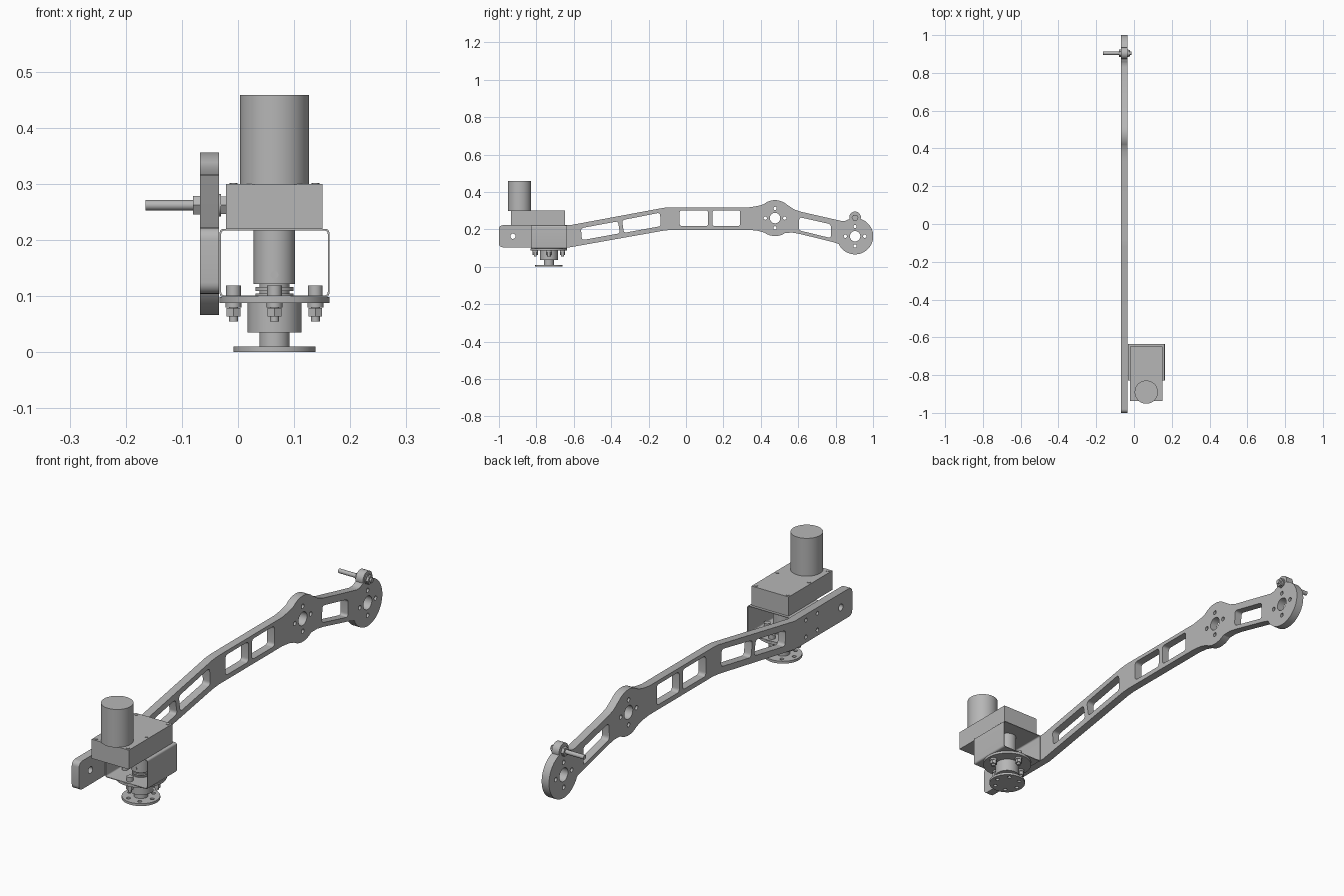
import bpy, bmesh
from math import sin, cos, pi, radians
from mathutils import Vector

if "Cube" in bpy.data.objects:
    bpy.data.objects.remove(bpy.data.objects["Cube"])

grey = bpy.data.materials.new("machined_grey")
grey.use_nodes = True
COLOUR = (0.47, 0.47, 0.47, 1)
grey.diffuse_color = COLOUR
grey.node_tree.nodes["Principled BSDF"].inputs["Base Color"].default_value = COLOUR

FACE_X = (pi / 2, 0, pi / 2)   # profile drawn in y, z
FACE_Y = (pi / 2, 0, 0)        # profile drawn in x, z
FACE_Z = (0, 0, 0)             # profile drawn in x, y


def finish(obj):
    obj.data.materials.clear()
    obj.data.materials.append(grey)
    bpy.ops.object.select_all(action='DESELECT')
    obj.select_set(True)
    bpy.context.view_layer.objects.active = obj
    bpy.ops.object.shade_smooth_by_angle(angle=radians(30))
    return obj


def arc(cx, cy, r, a0, a1, n=16):
    steps = [radians(a0 + (a1 - a0) * i / n) for i in range(n + 1)]
    return [(cx + r * cos(a), cy + r * sin(a)) for a in steps]


def circle(cx, cy, r, n=24):
    return arc(cx, cy, r, 0, 360, n)[:-1]


def ring(cx, cy, spread, r, count):
    return [circle(cx + spread * cos(2 * pi * i / count),
                   cy + spread * sin(2 * pi * i / count), r, 16) for i in range(count)]


def rounded(points, r, n=5):
    """Round every corner of a polygon with a short quadratic curve."""
    result = []
    for i, p in enumerate(points):
        p = Vector(p)
        a = p + (Vector(points[i - 1]) - p).normalized() * r
        b = p + (Vector(points[(i + 1) % len(points)]) - p).normalized() * r
        for k in range(n + 1):
            t = k / n
            result.append(tuple(a * (1 - t) ** 2 + p * 2 * t * (1 - t) + b * t * t))
    return result


def rect(x0, x1, y0, y1):
    return [(x0, y0), (x1, y0), (x1, y1), (x0, y1)]


def sheet(name, outline, holes, thickness, location, rotation):
    """Flat plate with holes, centred on its thickness."""
    curve = bpy.data.curves.new(name + "_profile", 'CURVE')
    curve.dimensions = '2D'
    curve.fill_mode = 'BOTH'
    curve.extrude = thickness / 2
    for loop in [outline] + holes:
        spline = curve.splines.new('POLY')
        spline.points.add(len(loop) - 1)
        for point, (u, v) in zip(spline.points, loop):
            point.co = (u, v, 0, 1)
        spline.use_cyclic_u = True
    temp = bpy.data.objects.new(name + "_profile", curve)
    bpy.context.collection.objects.link(temp)
    graph = bpy.context.evaluated_depsgraph_get()
    mesh = bpy.data.meshes.new_from_object(temp.evaluated_get(graph))
    bpy.data.objects.remove(temp)
    bm = bmesh.new()
    bm.from_mesh(mesh)
    bmesh.ops.remove_doubles(bm, verts=bm.verts, dist=0.00005)
    bmesh.ops.recalc_face_normals(bm, faces=bm.faces)
    bm.to_mesh(mesh)
    bm.free()
    obj = bpy.data.objects.new(name, mesh)
    bpy.context.collection.objects.link(obj)
    obj.location, obj.rotation_euler = location, rotation
    return finish(obj)


def rod(name, r, start, end, centre, axis='Z', sides=48):
    """Cylinder between two stations along z or x."""
    mid = (start + end) / 2
    u, v = centre
    location, turn = ((u, v, mid), (0, 0, 0)) if axis == 'Z' else ((mid, u, v), (0, pi / 2, 0))
    bpy.ops.mesh.primitive_cylinder_add(vertices=sides, radius=r, depth=end - start,
                                        location=location, rotation=turn)
    obj = bpy.context.object
    obj.name = name
    return finish(obj)


# Long arm plate: outline in y, z with two hubs and a lug on the end
outline = (arc(-0.98, 0.124, 0.02, 180, 270, 5)
           + [(-0.62, 0.104), (-0.12, 0.193), (-0.08, 0.197), (0.34, 0.197), (0.385, 0.192)]
           + arc(0.476, 0.26, 0.096, 235, 305)
           + [(0.57, 0.182), (0.61, 0.175), (0.785, 0.132)]
           + arc(0.904, 0.163, 0.097, 205, 432, 40)
           + arc(0.904, 0.264, 0.031, -12, 192, 20)
           + arc(0.904, 0.163, 0.097, 108, 122, 4)
           + [(0.83, 0.245), (0.61, 0.295), (0.575, 0.308)]
           + arc(0.476, 0.26, 0.096, 50, 130)
           + [(0.385, 0.325), (0.34, 0.318), (-0.08, 0.318), (-0.12, 0.315), (-0.62, 0.222)]
           + arc(-0.98, 0.202, 0.02, 90, 180, 5))
slots = [
    [(-0.562, 0.206), (-0.364, 0.243), (-0.353, 0.179), (-0.556, 0.142)],
    [(-0.342, 0.249), (-0.139, 0.289), (-0.134, 0.217), (-0.332, 0.181)],
    rect(-0.034, 0.118, 0.217, 0.302),
    rect(0.141, 0.29, 0.217, 0.302),
    [(0.606, 0.265), (0.775, 0.227), (0.775, 0.153), (0.602, 0.195)],
]
holes = [rounded(s, 0.015) for s in slots]
for hub_y, hub_z in ((0.476, 0.26), (0.904, 0.163)):
    holes.append(circle(hub_y, hub_z, 0.028))
    holes += ring(hub_y, hub_z, 0.052, 0.009, 4)
holes.append(circle(-0.925, 0.163, 0.014))
holes += [circle(y, z, 0.008, 16) for y in (-0.77, -0.695) for z in (0.128, 0.198)]
sheet("arm_plate", outline, holes, 0.034, (-0.051, 0, 0), FACE_X)

# Cross bolt through the lug
LUG = (0.904, 0.262)
rod("lug_rod", 0.009, -0.165, -0.012, LUG, 'X', 24)
rod("lug_nut", 0.019, -0.08, -0.068, LUG, 'X', 6)
rod("lug_washer", 0.02, -0.034, -0.03, LUG, 'X', 24)
rod("lug_bolt_head", 0.018, -0.03, -0.02, LUG, 'X', 6)

# Gearbox, motor and lid screws
CX, CY = 0.065, -0.733
bpy.ops.mesh.primitive_cube_add(size=1, location=(CX, -0.792, 0.26))
gearbox = bpy.context.object
gearbox.name = "gearbox"
gearbox.scale = (0.172, 0.289, 0.08)
finish(gearbox)
rod("motor", 0.0615, 0.299, 0.458, (CX, -0.89), sides=64)
for sx in (-1, 1):
    for y in (-0.923, -0.8, -0.66):
        rod("lid_screw", 0.007, 0.299, 0.302, (CX + sx * 0.073, y), sides=16)

# Folded sheet bracket around the output shaft
sheet("bracket", rounded(rect(-0.033, 0.163, 0.098, 0.22), 0.009),
      [rounded(rect(-0.03, 0.16, 0.101, 0.217), 0.007)], 0.193, (0, CY, 0), FACE_Y)

# Output shaft stack, bearing housing and wheel flange
for name, r, z0, z1 in (("shaft_coupling", 0.037, 0.122, 0.218),
                        ("shaft_neck", 0.027, 0.03, 0.124),
                        ("upper_collar", 0.034, 0.109, 0.116),
                        ("lower_collar", 0.034, 0.098, 0.105),
                        ("bearing_housing", 0.048, 0.035, 0.09),
                        ("output_shaft", 0.027, 0.009, 0.036)):
    rod(name, r, z0, z1, (CX, CY))
sheet("mounting_disc", circle(0, 0, 0.098, 64), [], 0.01, (CX, CY, 0.093), FACE_Z)
sheet("output_flange", circle(0, 0, 0.073, 64), ring(0, 0, 0.052, 0.008, 6),
      0.01, (CX, CY, 0.005), FACE_Z)

# Set screw on the front of the coupling
sheet("set_screw", circle(0, 0, 0.007, 16), [], 0.004, (CX, CY - 0.036, 0.138), FACE_Y)

# Four bolts around the mounting disc
for i in range(4):
    spot = (CX + 0.073 * cos(i * pi / 2), CY + 0.073 * sin(i * pi / 2))
    rod("disc_bolt_head", 0.013, 0.098, 0.119, spot, sides=24)
    rod("disc_washer", 0.014, 0.08, 0.088, spot, sides=24)
    rod("disc_nut", 0.014, 0.064, 0.079, spot, sides=6)
    rod("disc_bolt_tip", 0.008, 0.055, 0.089, spot, sides=16)
